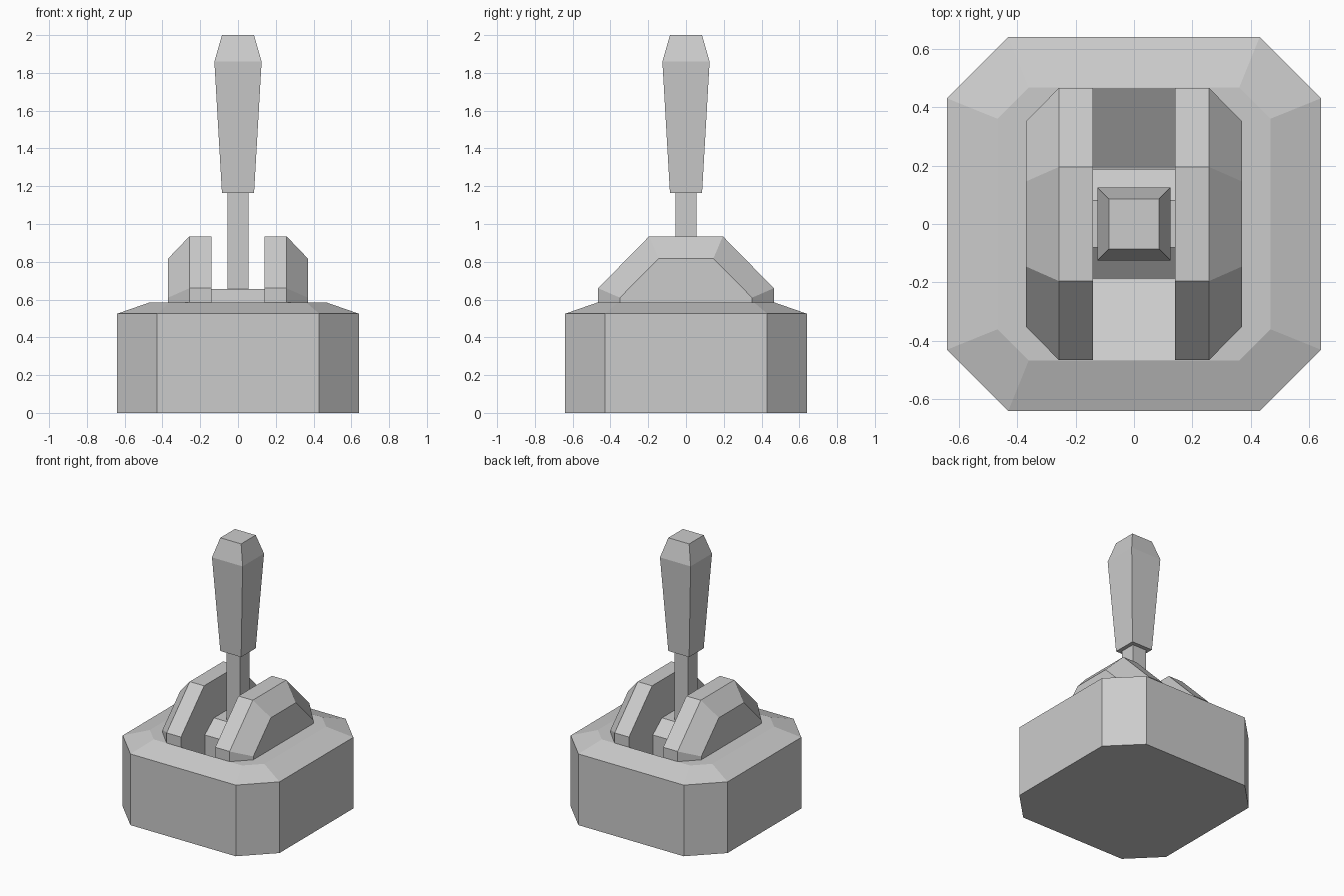
import bpy, bmesh

if "Cube" in bpy.data.objects:
    bpy.data.objects.remove(bpy.data.objects["Cube"])


def loft(name, rings):
    """Bridge matching rings of points and cap both ends."""
    bm = bmesh.new()
    loops = [[bm.verts.new(p) for p in ring] for ring in rings]
    n = len(loops[0])
    for a, b in zip(loops, loops[1:]):
        for i in range(n):
            j = (i + 1) % n
            bm.faces.new((a[i], a[j], b[j], b[i]))
    bm.faces.new(loops[0][::-1])
    bm.faces.new(loops[-1])
    bmesh.ops.recalc_face_normals(bm, faces=bm.faces)
    mesh = bpy.data.meshes.new(name)
    bm.to_mesh(mesh)
    bm.free()
    obj = bpy.data.objects.new(name, mesh)
    bpy.context.collection.objects.link(obj)
    return obj


def octagon(h, c, z):
    return [(c, -h, z), (h, -c, z), (h, c, z), (c, h, z),
            (-c, h, z), (-h, c, z), (-h, -c, z), (-c, -h, z)]


def square(h, z):
    return [(-h, -h, z), (h, -h, z), (h, h, z), (-h, h, z)]


def section(x, half):
    """Front-back symmetric y-z profile at x, given its +y half from bottom to top."""
    pts = half + [(-y, z) for y, z in reversed(half)]
    return [(x, y, z) for y, z in pts]


# Octagonal base with a shallow sloped shoulder
base = loft("base", [octagon(0.64, 0.43, 0), octagon(0.64, 0.43, 0.525),
                     octagon(0.467, 0.36, 0.585)])

# Slot in the base whose floor slopes down towards the middle
slot = [(0.19, 0.41), (0.465, 0.585), (0.465, 0.7)]
cutter = loft("slot_cutter", [section(-0.14, slot), section(0.14, slot)])
cutter.hide_render = True
cutter.hide_viewport = True
cut = base.modifiers.new("slot", "BOOLEAN")
cut.operation = "DIFFERENCE"
cut.solver = "EXACT"
cut.object = cutter

# Pair of guard cheeks, chamfered on the outside
outline = [(0.465, 0.58), (0.465, 0.66), (0.195, 0.935)]
outer = [(0.35, 0.58), (0.35, 0.61), (0.145, 0.817)]
cheek = loft("guard_cheeks", [section(0.14, outline), section(0.257, outline),
                              section(0.37, outer)])
cheek.modifiers.new("mirror", "MIRROR")

# Pivot block at the bottom of the slot
pivot = [(0.187, 0.41), (0.187, 0.57), (0.08, 0.655)]
loft("pivot_block", [section(-0.14, pivot), section(0.14, pivot)])

# Lever shaft and flared handgrip
loft("lever_shaft", [square(0.056, 0.64), square(0.056, 1.17)])
loft("lever_grip", [square(0.085, 1.165), square(0.125, 1.86), square(0.085, 2.0)])
